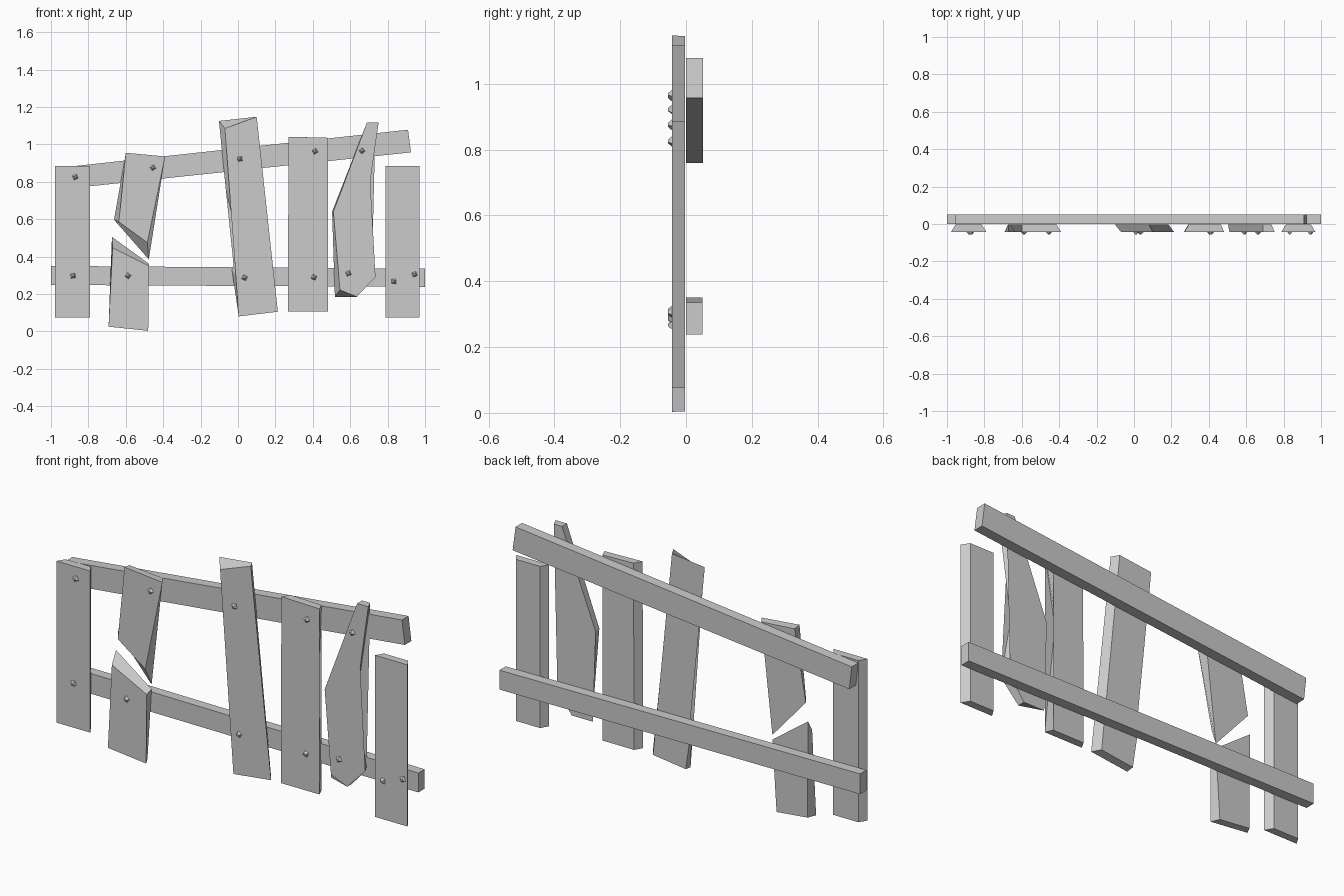
import bpy, bmesh, math, random

cube = bpy.data.objects.get("Cube")
if cube:
    bpy.data.objects.remove(cube)
random.seed(4)

grey = bpy.data.materials.new("weathered grey")
grey.use_nodes = True
grey.diffuse_color = (0.6, 0.6, 0.6, 1)
grey.node_tree.nodes["Principled BSDF"].inputs["Base Color"].default_value = grey.diffuse_color

FRONT, BACK = -0.042, -0.003


def finish(name, bm):
    bmesh.ops.recalc_face_normals(bm, faces=bm.faces[:])
    mesh = bpy.data.meshes.new(name)
    bm.to_mesh(mesh)
    bm.free()
    mesh.materials.append(grey)
    obj = bpy.data.objects.new(name, mesh)
    bpy.context.collection.objects.link(obj)
    return obj


def board(name, front, back=None, y0=FRONT, y1=BACK):
    """Loft a front (x, z) outline to a back outline with the same point count."""
    bm = bmesh.new()
    a = [bm.verts.new((x, y0, z)) for x, z in front]
    b = [bm.verts.new((x, y1, z)) for x, z in back or front]
    bm.faces.new(a)
    bm.faces.new(b[::-1])
    for i in range(len(a)):
        j = (i + 1) % len(a)
        bm.faces.new((a[i], b[i], b[j], a[j]))
    bmesh.ops.triangulate(bm, faces=[f for f in bm.faces if len(f.verts) > 4])
    return finish(name, bm)


def box(x0, x1, z0, z1):
    return [(x0, z0), (x1, z0), (x1, z1), (x0, z1)]


# Straight end pickets, slightly narrower at the back
for name, x0, x1 in (("right_end_picket", -.978, -.79), ("left_end_picket", .788, .97)):
    board(name, box(x0, x1, .075, .885), box(x0 + .024, x1 - .024, .075, .885))

# Snapped picket, two halves
board("broken_picket_top",
      [(-.60, .955), (-.39, .935), (-.485, .475), (-.637, .585)],
      [(-.60, .95), (-.415, .935), (-.477, .385), (-.663, .597)])
board("broken_picket_bottom",
      [(-.67, .447), (-.477, .35), (-.48, .003), (-.692, .025)],
      [(-.674, .505), (-.477, .362), (-.50, .005), (-.672, .023)])

# Tall bent picket
board("tall_picket",
      [(-.07, 1.085), (.10, 1.147), (.213, .105), (.004, .08), (.004, .28), (.043, .457), (-.033, .757)],
      [(-.102, 1.125), (.08, 1.145), (.185, .108), (.004, .085), (-.033, .33), (.01, .447), (-.065, .757)])

# Picket with a notched side
board("notched_picket",
      [(.27, 1.04), (.482, 1.035), (.424, .665), (.482, .105), (.267, .105)],
      [(.293, 1.04), (.465, 1.035), (.45, .665), (.465, .105), (.29, .105)])

# Crooked picket with a thin tip
board("crooked_picket",
      [(.69, 1.118), (.752, 1.118), (.68, .612), (.735, .29), (.635, .185), (.545, .222), (.51, .64)],
      [(.69, 1.118), (.735, 1.118), (.66, .612), (.715, .29), (.635, .185), (.518, .185), (.503, .64)])

# Rails behind the pickets
board("top_rail", [(-.942, .76), (.925, .957), (.909, 1.078), (-.955, .875)], y0=0, y1=.052)
board("bottom_rail", [(-1, .248), (1, .238), (1, .335), (-1, .35)], y0=0, y1=.05)

# Faceted nail heads
nails = [(-.87, .825), (-.455, .875), (.01, .922), (.412, .963), (.663, .965),
         (-.882, .297), (-.588, .297), (.035, .287), (.406, .289), (.59, .31),
         (.833, .267), (.944, .305)]
for i, (x, z) in enumerate(nails):
    bm = bmesh.new()
    bmesh.ops.create_cone(bm, cap_ends=True, segments=4, radius1=.018, radius2=.006, depth=.014)
    obj = finish(f"nail_{i + 1}", bm)
    obj.location = (x, FRONT - .006, z)
    obj.rotation_euler = (math.pi / 2, random.uniform(0, math.pi / 2), 0)
